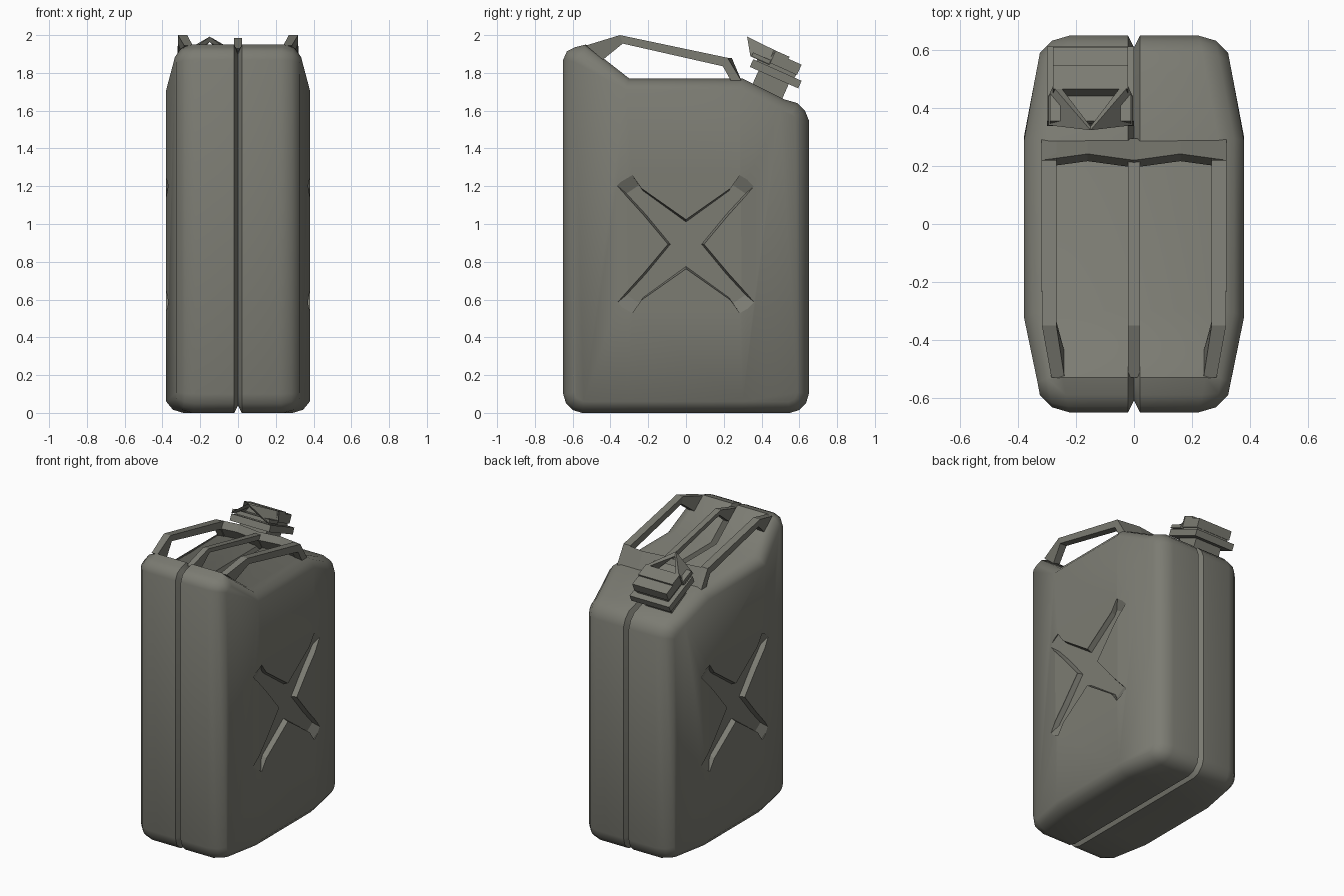
import bpy, bmesh, math
from mathutils import Vector

if "Cube" in bpy.data.objects:
    bpy.data.objects.remove(bpy.data.objects["Cube"])

paint = bpy.data.materials.new("olive_grey_paint")
paint.diffuse_color = (0.20, 0.20, 0.17, 1)
paint.use_nodes = True
paint.node_tree.nodes["Principled BSDF"].inputs["Base Color"].default_value = paint.diffuse_color


def make(name, verts, faces):
    me = bpy.data.meshes.new(name)
    me.from_pydata([tuple(v) for v in verts], [], faces)
    bm = bmesh.new()
    bm.from_mesh(me)
    bmesh.ops.recalc_face_normals(bm, faces=bm.faces)
    bm.to_mesh(me)
    bm.free()
    me.materials.append(paint)
    ob = bpy.data.objects.new(name, me)
    bpy.context.collection.objects.link(ob)
    return ob


def loft(name, rings, caps=None):
    """Skin a list of equal rings; caps are index lists within a ring."""
    n = len(rings[0])
    verts = [v for r in rings for v in r]
    faces = [(k * n + i, k * n + (i + 1) % n, (k + 1) * n + (i + 1) % n, (k + 1) * n + i)
             for k in range(len(rings) - 1) for i in range(n)]
    for c in caps or [list(range(n))]:
        faces += [list(c), [(len(rings) - 1) * n + i for i in c]]
    return make(name, verts, faces)


def inset(pts, d):
    """Mitred inward offset of a counter-clockwise outline."""
    out = []
    for i, p in enumerate(pts):
        a = (Vector(p) - Vector(pts[i - 1])).normalized()
        b = (Vector(pts[(i + 1) % len(pts)]) - Vector(p)).normalized()
        na, nb = Vector((-a.y, a.x)), Vector((-b.y, b.x))
        out.append(Vector(p) + (na + nb) * d / (1 + na.dot(nb)))
    return out


# Can body: side outline lofted across the width, with a V seam in the middle
outline = [(-.65, .10), (-.635, .05), (-.60, .015), (-.55, 0), (-.3, 0), (.3, 0),
           (.55, 0), (.60, .015), (.635, .05), (.65, .10),
           (.65, 1.55), (.63, 1.60), (.59, 1.64), (.52, 1.66), (.3, 1.77), (-.3, 1.77),
           (-.53, 1.95), (-.59, 1.935), (-.63, 1.915), (-.65, 1.87)]


def half_width(y, y0):
    return .38 if abs(y0) <= .3 else .38 - .19 * max(0, abs(y) - .3)


def body_ring(side, d, back):
    return [(side * (half_width(q.x, p[0]) - back), q.x, q.y)
            for p, q in zip(outline, inset(outline, d))]


def seam_ring(x, d):
    return [(x, q.x, q.y) for q in inset(outline, d)]


steps = [(.06, 0), (.017, .035), (0, .09)]
rings = [body_ring(-1, *s) for s in steps]
rings += [seam_ring(-.02, 0), seam_ring(0, .04), seam_ring(.02, 0)]
rings += [body_ring(1, *s) for s in reversed(steps)]
front = [15, 16, 17, 18, 19, 0, 1, 2, 3, 4]
rear = list(range(5, 15))
body = loft("can_body", rings, [front, [4, 5, 14, 15], rear])

# Cross-shaped recess pressed into both sides, with ramped arm ends
q_out = [(.095, .0), (.225, .19 - .035), (.37, .315), (.285, .365), (.235, .295), (.0, .13)]
q_in = [(.083, .0), (.215, .16), (.315, .268), (.245, .315), (.228, .283), (.0, .118)]


def cross(quarter, x):
    q = quarter
    up = q + [(-a, b) for a, b in reversed(q[:-1])]
    full = up + [(a, -b) for a, b in reversed(up[1:-1])]
    return [(x, a, .893 + b) for a, b in full]


for side in (-1, 1):
    cutter = loft("cross_cutter", [cross(q_in, side * .345), cross(q_out, side * .374),
                                   cross(q_out, side * .5)])
    mod = body.modifiers.new("cross", "BOOLEAN")
    mod.operation, mod.solver, mod.object = "DIFFERENCE", "EXACT", cutter
    bpy.context.view_layer.update()
    cut = bpy.data.meshes.new_from_object(
        body.evaluated_get(bpy.context.evaluated_depsgraph_get()))
    body.modifiers.clear()
    body.data = cut
    bpy.data.objects.remove(cutter)

bpy.ops.object.select_all(action="DESELECT")
body.select_set(True)
bpy.context.view_layer.objects.active = body
bpy.ops.object.shade_smooth_by_angle(angle=math.radians(46))
for f in body.data.polygons:
    if all(abs(body.data.vertices[i].co.y) < .4 and .5 < body.data.vertices[i].co.z < 1.3
           for i in f.vertices):
        f.use_smooth = False

# Three carrying handles
bar = [((-.53, 1.945), (-.44, 1.87)), ((-.35, 2.0), (-.335, 1.955)),
       ((.22, 1.88), (.195, 1.835)), ((.295, 1.755), (.24, 1.755))]


def handle(name, spans, drop=0):
    loft(name, [[(a, o[0], o[1] - drop), (b, o[0], o[1] - drop), (b, i[0], i[1]), (a, i[0], i[1])]
                for (o, i), (a, b) in zip(bar, spans)])


handle("middle_handle", [(-.02, .02)] * 4, .015)
for side, name in ((-1, "left_handle"), (1, "right_handle")):
    handle(name, [(side * a, side * b) for a, b in
                  ((.24, .285), (.268, .318), (.268, .32), (.268, .32))])

# Rear bracket joining the handles, slightly zigzagged
loft("handle_bracket", [[(x, .22 + s, 1.88), (x, .295, 1.755), (x, .24 + s, 1.755), (x, .195 + s, 1.835)]
                        for x, s in ((-.32, 0), (-.16, .022), (0, 0), (.16, .022), (.32, 0))])


# Filler neck and cap, built in a tilted frame (u down the slope, n outward)
def cap_point(x, u, n):
    return (-.15 + x, .475 + .914 * u + .407 * n, 1.795 - .407 * u + .914 * n)


def cap_block(name, w, u0, u1, n0, n1):
    loft(name, [[cap_point(x, u0, n0), cap_point(x, u1, n0), cap_point(x, u1, n1), cap_point(x, u0, n1)]
                for x in (-w, w)])


cap_block("filler_neck", .10, -.09, .085, -.17, 0)
cap_block("neck_flange", .15, -.14, .14, -.022, .022)
cap_block("cap_base", .12, -.12, .10, .015, .05)
cap_block("cap_body", .13, -.06, .105, .04, .10)
cap_block("cap_top_step", .13, -.06, .03, .095, .112)
cap_block("cap_front_lip", .14, -.155, -.05, .03, .055)

# Peaked lever wings at the front of the cap
for side, name in ((-1, "left_lever_wing"), (1, "right_lever_wing")):
    tri = [(0, -.218, .118), (side * .145, -.16, .03), (side * .145, -.05, .03), (side * .13, -.05, .112)]
    inner = [(0, -.195, .098), (side * .125, -.15, .03), (side * .12, -.05, .03), (side * .105, -.05, .112)]
    loft(name, [[cap_point(*p) for p in tri], [cap_point(*p) for p in inner]])
